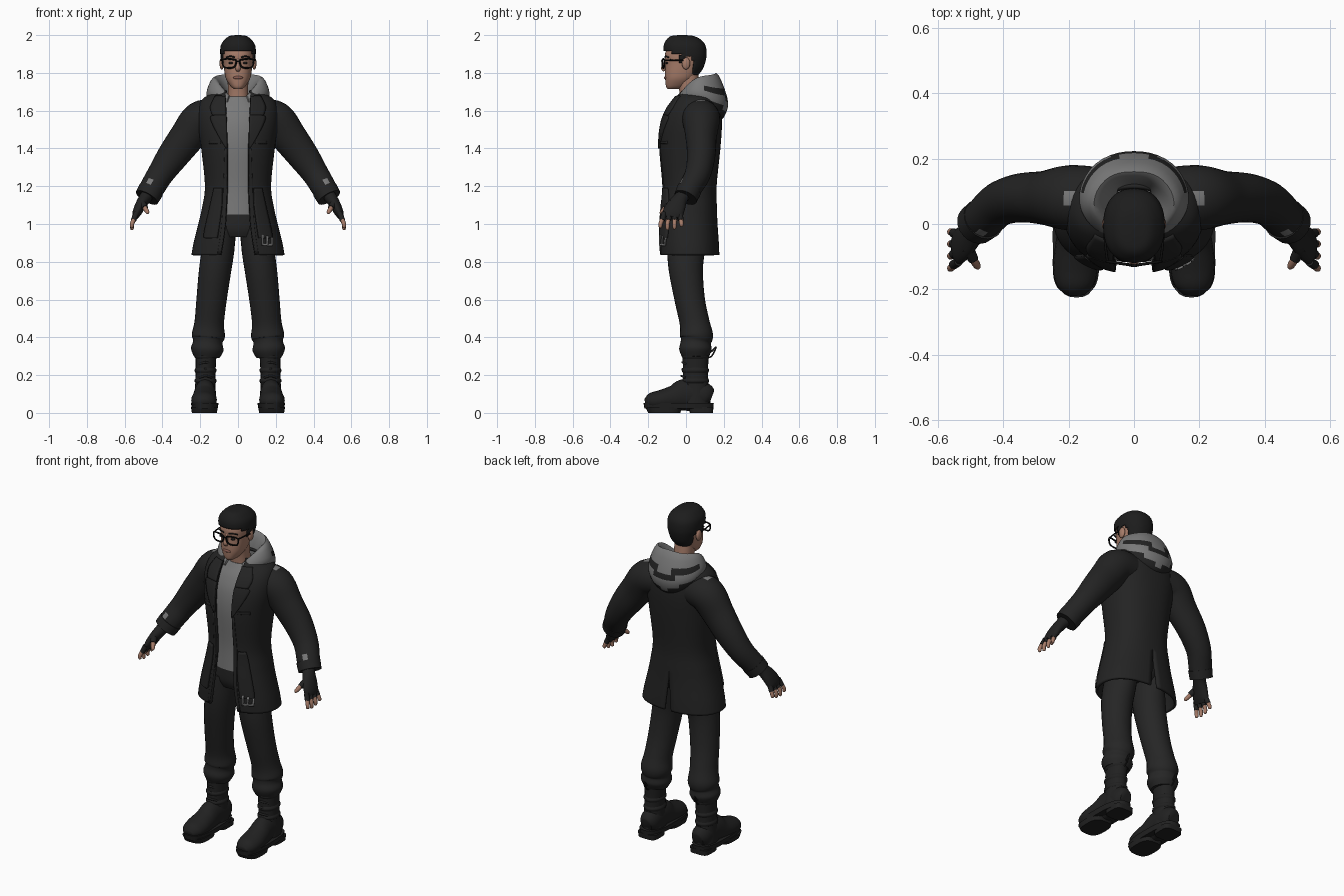
import bpy, bmesh, math
from mathutils import Vector

cube = bpy.data.objects.get("Cube")
if cube:
    bpy.data.objects.remove(cube)


def colour(name, r, g, b):
    m = bpy.data.materials.new(name)
    m.use_nodes = True
    m.diffuse_color = (r, g, b, 1)
    node = next(n for n in m.node_tree.nodes if n.type == 'BSDF_PRINCIPLED')
    node.inputs["Base Color"].default_value = (r, g, b, 1)
    node.inputs["Roughness"].default_value = 0.8
    return m


COAT = colour("charcoal_coat", .017, .017, .017)
PANTS = colour("dark_trousers", .019, .019, .019)
BOOT = colour("black_leather", .015, .015, .015)
GREY = colour("grey_cotton", .19, .19, .19)
SKIN = colour("skin", .38, .20, .14)
LIP = colour("lips", .25, .11, .085)
HAIR = colour("black_hair", .012, .012, .012)
FRAME = colour("black_plastic", .004, .004, .004)


def spline(rows, k=5, closed=False):
    """Catmull-Rom interpolation of every column."""
    n = len(rows)
    pick = (lambda i: rows[i % n]) if closed else (lambda i: rows[min(max(i, 0), n - 1)])
    out = []
    for i in range(n if closed else n - 1):
        for j in range(k):
            t = j / k
            out.append([.5 * (2 * b + (c - a) * t + (2 * a - 5 * b + 4 * c - d) * t * t
                              + (3 * b - a - 3 * c + d) * t ** 3)
                        for a, b, c, d in zip(pick(i - 1), pick(i), pick(i + 1), pick(i + 2))])
    return out if closed else out + [list(rows[-1])]


def grid(name, rings, mats, wrap=True, cap=True, solid=0, mirror=False, paint=None, drop=None):
    """Skin a list of point rings into one mesh object."""
    bm = bmesh.new()
    vs = [[bm.verts.new(p) for p in ring] for ring in rings]
    n = len(rings[0])
    for a, b in zip(vs, vs[1:]):
        for j in range(n if wrap else n - 1):
            k = (j + 1) % n
            bm.faces.new((a[j], a[k], b[k], b[j]))
    if wrap and cap:
        bm.faces.new(vs[0])
        bm.faces.new(vs[-1])
    if drop:
        bmesh.ops.delete(bm, geom=[f for f in bm.faces if drop(f.calc_center_median())], context='FACES')
    bmesh.ops.recalc_face_normals(bm, faces=bm.faces[:])
    if paint:
        for f in bm.faces:
            f.material_index = paint(f.calc_center_median())
    me = bpy.data.meshes.new(name)
    bm.to_mesh(me)
    bm.free()
    for m in mats:
        me.materials.append(m)
    me.shade_smooth()
    me.set_sharp_from_angle(angle=math.radians(50))
    ob = bpy.data.objects.new(name, me)
    bpy.context.scene.collection.objects.link(ob)
    if mirror:
        ob.modifiers.new("Mirror", 'MIRROR')
    if solid:
        mod = ob.modifiers.new("Thickness", 'SOLIDIFY')
        mod.thickness, mod.offset = solid, 0
    return ob


def power(v, n):
    return math.copysign(abs(v) ** (2 / n), v)


def loft(name, rows, mat, n=2.3, seg=32, cx=0, k=5, **kw):
    """Stack of rounded rings; each row is z, half width, front y, back y."""
    rings = []
    for z, rx, yf, yb in spline(rows, k):
        ang = [2 * math.pi * j / seg for j in range(seg)]
        rings.append([(cx + rx * power(math.sin(a), n),
                       (yf + yb) / 2 - (yb - yf) / 2 * power(math.cos(a), n), z) for a in ang])
    return grid(name, rings, [mat], **kw)


def tube(name, rows, mats, ref=(0, 1, 0), seg=20, k=5, **kw):
    """Sweep along a path; each row is x, y, z, radius along ref, radius across."""
    rows = spline(rows, k)
    pts = [Vector(r[:3]) for r in rows]
    rings = []
    for i, r in enumerate(rows):
        t = (pts[min(i + 1, len(pts) - 1)] - pts[max(i - 1, 0)]).normalized()
        a = Vector(ref)
        a = (a - t * a.dot(t)).normalized()
        b = t.cross(a)
        rings.append([pts[i] + a * r[3] * math.cos(q) + b * r[4] * math.sin(q)
                      for q in (2 * math.pi * j / seg for j in range(seg))])
    return grid(name, rings, mats, **kw)


def rod(name, pts, r, mat, ref=(0, 1, 0), k=3, **kw):
    return tube(name, [(*p, r, r) for p in pts], [mat], ref, seg=8, k=k, **kw)


def ball(name, c, s, mat, **kw):
    arc = [math.pi * (i + .1) / 12.2 for i in range(13)]
    ring = [2 * math.pi * j / 16 for j in range(16)]
    grid(name, [[(c[0] + s[0] * math.sin(a) * math.cos(q), c[1] + s[1] * math.sin(a) * math.sin(q),
                  c[2] + s[2] * math.cos(a)) for q in ring] for a in arc], [mat], **kw)


# Head and neck
loft("head", [(1.715, .022, -.098, -.04), (1.73, .04, -.106, 0), (1.765, .062, -.11, .04),
              (1.80, .071, -.111, .065), (1.85, .077, -.109, .085), (1.9, .08, -.111, .09),
              (1.95, .07, -.09, .08), (1.975, .045, -.06, .05)], SKIN)
loft("neck", [(1.6, .06, -.03, .09), (1.7, .054, -.035, .075), (1.79, .056, -.05, .065)], SKIN)
ball("ears", (.086, 0, 1.85), (.012, .022, .032), SKIN, mirror=True)
tube("nose", [(0, -.106, 1.875, .006, .007), (0, -.113, 1.85, .009, .009),
              (0, -.119, 1.825, .013, .014), (0, -.114, 1.81, .006, .01)], [SKIN], seg=12)
ball("lips", (0, -.107, 1.775), (.026, .009, .009), LIP)
ball("eyes", (.038, -.103, 1.852), (.013, .008, .006), HAIR, mirror=True)
rod("eyebrows", [(.016, -.111, 1.882), (.04, -.109, 1.888), (.062, -.092, 1.882)], .004, HAIR, (0, 0, 1), mirror=True)


# Short hair, trimmed along the hairline
def hairline(c):
    steps = ((-.075, 1.913), (-.03, 1.9), (-.01, 1.85), (.035, 1.885))
    return c.z < next((h for y, h in steps if c.y < y), 1.79)


loft("hair", [(1.79, .052, -.05, .062), (1.82, .072, -.09, .085), (1.86, .084, -.108, .1),
              (1.9, .091, -.114, .106), (1.945, .088, -.115, .1), (1.975, .068, -.1, .075),
              (1.992, .044, -.078, .04), (1.997, .01, -.04, .0)], HAIR, seg=48, k=6, solid=.006, drop=hairline)

# Spectacles
rim = [(.012, 1.868), (.046, 1.874), (.08, 1.87), (.081, 1.845), (.068, 1.828), (.03, 1.827), (.014, 1.84)]
rod("spectacle_rims", [(x, -.127 + x * .15, z) for x, z in rim + rim[:2]], .0045, FRAME, mirror=True)
rod("spectacle_bridge", [(-.014, -.126, 1.86), (0, -.128, 1.863), (.014, -.126, 1.86)], .004, FRAME)
rod("spectacle_arms", [(.081, -.116, 1.868), (.088, -.06, 1.868), (.09, 0, 1.865)], .004, FRAME, (0, 0, 1), mirror=True)

# Shirt and hips
loft("shirt", [(1.05, .14, -.108, .13), (1.2, .14, -.105, .13), (1.4, .155, -.118, .15),
               (1.52, .165, -.108, .15), (1.6, .145, -.08, .14), (1.65, .1, -.05, .125),
               (1.675, .068, -.035, .1)], GREY)
loft("trouser_hips", [(.93, .12, -.08, .1), (.98, .15, -.098, .125), (1.08, .138, -.1, .125)], PANTS)

# Open coat: z, half width, front y, back y, front gap, back vent
N = 2.3
coat_rows = spline([(.835, .24, -.135, .17, .09, .022), (.9, .228, -.137, .167, .078, .016),
                    (1.0, .203, -.135, .16, .065, .006), (1.08, .185, -.128, .157, .06, 0),
                    (1.2, .168, -.12, .155, .055, 0), (1.4, .188, -.136, .175, .055, 0),
                    (1.52, .205, -.127, .183, .06, 0), (1.6, .205, -.1, .178, .062, 0),
                    (1.655, .185, -.062, .16, .066, 0), (1.685, .135, -.04, .135, .066, 0),
                    (1.705, .1, -.02, .11, .06, 0)], 4)
rings = []
for z, rx, yf, yb, gap, vent in coat_rows:
    a0 = math.asin((gap / rx) ** (N / 2))
    a1 = math.pi - math.asin((max(vent, 0) / rx) ** (N / 2))
    ang = [a0 + (a1 - a0) * j / 28 for j in range(29)]
    rings.append([(rx * power(math.sin(a), N) if a < math.pi - 1e-6 else 0,
                   (yf + yb) / 2 - (yb - yf) / 2 * power(math.cos(a), N), z) for a in ang])
grid("coat_body", rings, [COAT], wrap=False, solid=.014, mirror=True)


def coat_front(x, z):
    lo, hi = next(((a, b) for a, b in zip(coat_rows, coat_rows[1:]) if b[0] >= z), coat_rows[-2:])
    t = (z - lo[0]) / (hi[0] - lo[0])
    _, rx, yf, yb, _, _ = [p + (q - p) * t for p, q in zip(lo, hi)]
    c = (1 - min(x / rx, .97) ** N) ** (1 / N)
    return (yf + yb) / 2 - (yb - yf) / 2 * c


def panel(name, rows, mat, off=.01, solid=.012, mirror=True):
    """Piece lying on the coat front; each row is z, inner x, outer x."""
    rings = []
    for z, xa, xb in spline(rows, 4):
        xs = [xa + (xb - xa) * j / 6 for j in range(7)]
        rings.append([(x, coat_front(x, z) - off, z) for x in xs])
    grid(name, rings, [mat], wrap=False, solid=solid, mirror=mirror)


panel("lapels", [(1.4, .056, .062), (1.48, .058, .11), (1.56, .06, .145), (1.575, .062, .12)], COAT)
panel("coat_collar", [(1.575, .062, .135), (1.62, .064, .145), (1.675, .066, .12)], COAT)
panel("front_placket", [(.84, .09, .108), (1.0, .066, .085), (1.2, .056, .076), (1.4, .056, .07)], COAT, .004)
panel("long_pockets", [(.925, .11, .175), (.95, .105, .178), (1.1, .085, .145), (1.19, .085, .125)], COAT, .014)
panel("chest_pockets", [(1.425, .09, .15), (1.44, .09, .15)], COAT, .008)

# Buckle print on the left skirt of the coat
for i in range(3):
    x = .125 + .025 * i
    panel("buckle_prong_%d" % i, [(.885, x, x + .009), (.945 - .008 * i, x, x + .009)], GREY, .022, .006, False)
panel("buckle_bar", [(.885, .125, .184), (.897, .125, .184)], GREY, .022, .006, False)

# Hood lying round the neck: angle from back, then radius and height of four section points
keys = [(0, .06, 1.67, .10, 1.80, .163, 1.645, .12, 1.55),
        (50, .062, 1.67, .115, 1.79, .172, 1.66, .13, 1.58),
        (90, .06, 1.67, .122, 1.775, .166, 1.695, .13, 1.63),
        (125, .062, 1.66, .105, 1.725, .138, 1.685, .12, 1.635),
        (152, .07, 1.64, .1, 1.68, .118, 1.655, .1, 1.62)]
keys = [(-k[0], *k[1:]) for k in keys[:0:-1]] + keys
rings = []
for row in spline(keys, 6):
    a = math.radians(row[0])
    section = spline([row[i:i + 2] for i in (1, 3, 5, 7)], 5, True)
    rings.append([(r * math.sin(a), .06 + r * math.cos(a), z) for r, z in section])


def hood_stripes(c):
    v = c.z - .45 * abs(c.x)
    outside = c.y > .09 and math.hypot(c.x, c.y - .06) > .115
    return int(outside and (1.635 < v < 1.675 or v < 1.575))


grid("hood", rings, [GREY, COAT], paint=hood_stripes)


# Sleeves with worn spots
def worn(c):
    spots = ((.205, .07, 1.652, .022), (.47, -.035, 1.22, .02))
    return int(any((c - Vector(s[:3])).length < s[3] for s in spots))


tube("sleeves", [(.12, .075, 1.565, .1, .095), (.2, .08, 1.55, .1, .1), (.27, .08, 1.46, .083, .093),
                 (.345, .08, 1.36, .075, .083), (.41, .062, 1.265, .068, .07),
                 (.455, .022, 1.19, .062, .066), (.48, 0, 1.145, .058, .062)],
     [COAT, GREY], seg=28, mirror=True, paint=worn)
tube("cuffs", [(.46, .016, 1.18, .066, .068), (.483, -.002, 1.14, .063, .066)], [COAT], mirror=True)

# Fingerless gloves and fingers
tube("gloves", [(.465, .005, 1.175, .036, .036), (.49, -.025, 1.14, .037, .033),
                (.515, -.05, 1.1, .05, .029), (.535, -.068, 1.06, .055, .024),
                (.545, -.073, 1.035, .048, .016)], [BOOT], mirror=True)
for i, tip in enumerate((.978, .968, .972, .985)):
    y = -.115 + .028 * i
    ytip = -.135 + .037 * i
    ym = (y + ytip) / 2
    tube("glove_finger_%d" % i, [(.537, y, 1.06, .014, .014), (.553, ym, 1.02, .0145, .0145)],
         [BOOT], seg=12, mirror=True)
    tube("fingertip_%d" % i, [(.55, ym, 1.028, .012, .012), (.561, ytip, 1.0, .011, .011),
                              (.561, ytip, tip + .006, .009, .009), (.56, ytip, tip, .003, .003)],
         [SKIN], seg=12, mirror=True)
tube("glove_thumbs", [(.512, -.07, 1.115, .02, .02), (.492, -.108, 1.085, .016, .016)], [BOOT], (0, 0, 1), mirror=True)
tube("thumb_tips", [(.495, -.104, 1.088, .013, .013), (.48, -.128, 1.064, .011, .011),
                    (.476, -.136, 1.055, .004, .004)], [SKIN], (0, 0, 1), mirror=True)

# Trouser legs bunching above the boots
tube("trouser_legs", [(.085, .01, .985, .108, .075), (.105, 0, .86, .1, .085), (.122, 0, .75, .09, .085),
                      (.14, .02, .6, .08, .08), (.152, .045, .48, .079, .078), (.157, .055, .41, .088, .088),
                      (.16, .052, .375, .08, .078), (.163, .05, .335, .086, .086),
                      (.166, .05, .295, .07, .068)], [PANTS], seg=28, mirror=True)

# Boots: shaft, folds, foot, soles, laces and pull loop
tube("boot_shafts", [(.168, .052, .33, .07, .056), (.171, .05, .24, .067, .053), (.173, .05, .16, .068, .053),
                     (.174, .05, .09, .077, .058), (.174, .05, .04, .08, .06)], [BOOT], mirror=True)
for i, z in enumerate((.17, .225, .3)):
    tube("boot_fold_%d" % i, [(.172, .05, z - .014, .066, .052), (.172, .05, z, .073, .059),
                              (.172, .05, z + .014, .066, .052)], [BOOT], k=3, mirror=True)
tube("boot_feet", [(.172, .135, .08, .04, .035), (.172, .1, .09, .07, .055), (.174, 0, .095, .085, .058),
                   (.177, -.06, .078, .07, .063), (.18, -.13, .067, .055, .068),
                   (.18, -.185, .06, .045, .058), (.179, -.215, .053, .02, .03)], [BOOT], (0, 0, 1), mirror=True)
loft("boot_soles", [(.022, .068, -.22, .145), (.052, .073, -.225, .147)], BOOT, 2.8, cx=.176, k=1, mirror=True)
loft("boot_heels", [(0, .06, .02, .143), (.03, .062, .018, .145)], BOOT, 4, cx=.174, k=1, mirror=True)
loft("boot_treads", [(0, .066, -.2, -.03), (.03, .071, -.215, -.02)], BOOT, 3, cx=.178, k=1, mirror=True)
for i in range(5):
    z, y = .15 + .036 * i, -.03 + .006 * min(i, 2)
    rod("boot_lace_%d" % i, [(.14, y + .022, z), (.172, y, z + .01), (.204, y + .022, z)], .006, BOOT, (0, 0, 1), mirror=True)
loop = [(.11, .31), (.135, .325), (.158, .35), (.155, .335), (.135, .3), (.11, .29)]
rod("boot_pull_loops", [(.168, y, z) for y, z in loop], .004, BOOT, (1, 0, 0), mirror=True)
